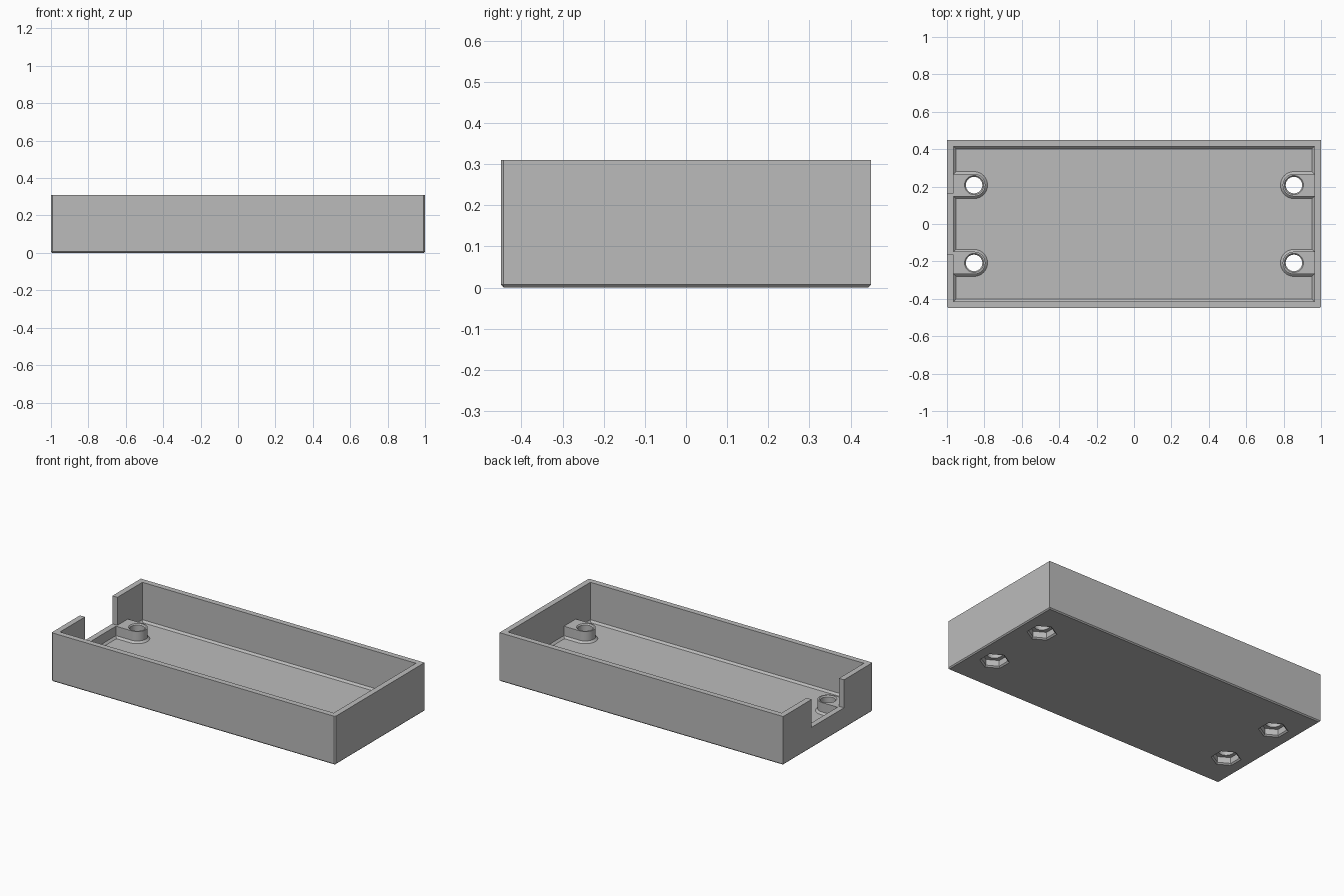
import bpy, bmesh, math

default = bpy.data.objects.get("Cube")
if default:
    bpy.data.objects.remove(default, do_unlink=True)

X, Y, H = 1.0, 0.45, 0.31      # outer half sizes and height
WALL, FLOOR = 0.036, 0.06
SILL = 0.132                   # top of the mounting bosses and end notch
EDGE = 0.007                   # outer chamfer
FILLET = 0.012                 # inner chamfer at the floor
BOSS_X, BOSS_Y, BOSS_R = 0.855, 0.208, 0.06

grey = bpy.data.materials.new("plain_grey")
grey.use_nodes = True
colour = (0.5, 0.5, 0.5, 1)
grey.diffuse_color = colour
grey.node_tree.nodes["Principled BSDF"].inputs["Base Color"].default_value = colour


def add_object(name, bm):
    bmesh.ops.recalc_face_normals(bm, faces=bm.faces)
    mesh = bpy.data.meshes.new(name)
    bm.to_mesh(mesh)
    bm.free()
    mesh.materials.append(grey)
    obj = bpy.data.objects.new(name, mesh)
    bpy.context.collection.objects.link(obj)
    return obj


def box(name, x0, x1, y0, y1, z0, z1, chamfer=0, rule=None):
    """Box with the edges that satisfy the rule chamfered."""
    bm = bmesh.new()
    bmesh.ops.create_cube(bm, size=1)
    for v in bm.verts:
        v.co = ((x0 + x1) / 2 + v.co.x * (x1 - x0),
                (y0 + y1) / 2 + v.co.y * (y1 - y0),
                (z0 + z1) / 2 + v.co.z * (z1 - z0))
    if chamfer:
        edges = [e for e in bm.edges if rule(*[v.co for v in e.verts])]
        bmesh.ops.bevel(bm, geom=edges, offset=chamfer, segments=1,
                        affect='EDGES', profile=0.5)
    return add_object(name, bm)


def loft(name, rings):
    """Closed solid through a stack of matching outlines."""
    bm = bmesh.new()
    loops = [[bm.verts.new(p) for p in ring] for ring in rings]
    n = len(loops[0])
    for low, high in zip(loops, loops[1:]):
        for i in range(n):
            j = (i + 1) % n
            bm.faces.new((low[i], low[j], high[j], high[i]))
    bm.faces.new(loops[0][::-1])
    bm.faces.new(loops[-1])
    return add_object(name, bm)


def polygon(x, y, z, r, sides, turn=0.0):
    return [(x + r * math.cos(turn + math.tau * i / sides),
             y + r * math.sin(turn + math.tau * i / sides), z)
            for i in range(sides)]


def tongue(side, y, z, r):
    """Round-ended outline reaching from the boss centre into the end wall."""
    x = side * BOSS_X
    arc = [math.pi * (i / 24 - 0.5) for i in range(25)]
    end = side * (X - WALL / 2)
    return ([(x - side * r * math.cos(a), y + r * math.sin(a), z) for a in arc]
            + [(end, y + r, z), (end, y - r, z)])


def combine(target, tool, operation):
    mod = target.modifiers.new(tool.name, 'BOOLEAN')
    mod.operation, mod.solver, mod.object = operation, 'EXACT', tool
    bpy.context.view_layer.objects.active = target
    bpy.ops.object.modifier_apply(modifier=mod.name)
    bpy.data.objects.remove(tool, do_unlink=True)


# Outer block, chamfered round the base and on the two front uprights
tray = box("tray", -X, X, -Y, Y, 0, H, EDGE,
           lambda a, b: max(a.z, b.z) < 0.01
           or (a.z != b.z and max(a.y, b.y) < 0))

# Open cavity with a chamfer where walls meet floor
cavity = box("cavity", WALL - X, X - WALL, WALL - Y, Y - WALL, FLOOR, H + 0.1,
             FILLET, lambda a, b: max(a.z, b.z) < FLOOR + 0.01)
combine(tray, cavity, 'DIFFERENCE')

# Notch in one end wall
notch = box("notch", -X - 0.1, WALL - X + 0.002, -0.163, 0.163, SILL, H + 0.1)
combine(tray, notch, 'DIFFERENCE')

# Mounting bosses, each with a bolt hole and a hexagonal nut pocket
corners = [(sx, sy) for sx in (-1, 1) for sy in (-1, 1)]
for sx, sy in corners:
    y = sy * BOSS_Y
    boss = loft("boss", [tongue(sx, y, FLOOR - 0.01, BOSS_R + FILLET),
                         tongue(sx, y, FLOOR, BOSS_R + FILLET),
                         tongue(sx, y, FLOOR + FILLET, BOSS_R),
                         tongue(sx, y, SILL, BOSS_R)])
    combine(tray, boss, 'UNION')

for sx, sy in corners:
    x, y = sx * BOSS_X, sy * BOSS_Y
    hole = loft("bolt_hole", [polygon(x, y, z, r, 40) for z, r in
                              ((-0.1, 0.044), (SILL - 0.007, 0.044),
                               (SILL, 0.051), (SILL + 0.05, 0.051))])
    combine(tray, hole, 'DIFFERENCE')
    pocket = loft("nut_pocket", [polygon(x, y, z, r, 6, math.pi / 2) for z, r in
                                 ((-0.05, 0.086), (0, 0.086),
                                  (0.008, 0.076), (0.045, 0.076))])
    combine(tray, pocket, 'DIFFERENCE')

# Smooth the round walls, keep the corners crisp
bpy.ops.object.select_all(action='DESELECT')
tray.select_set(True)
bpy.context.view_layer.objects.active = tray
bpy.ops.object.shade_smooth_by_angle(angle=math.radians(25))
